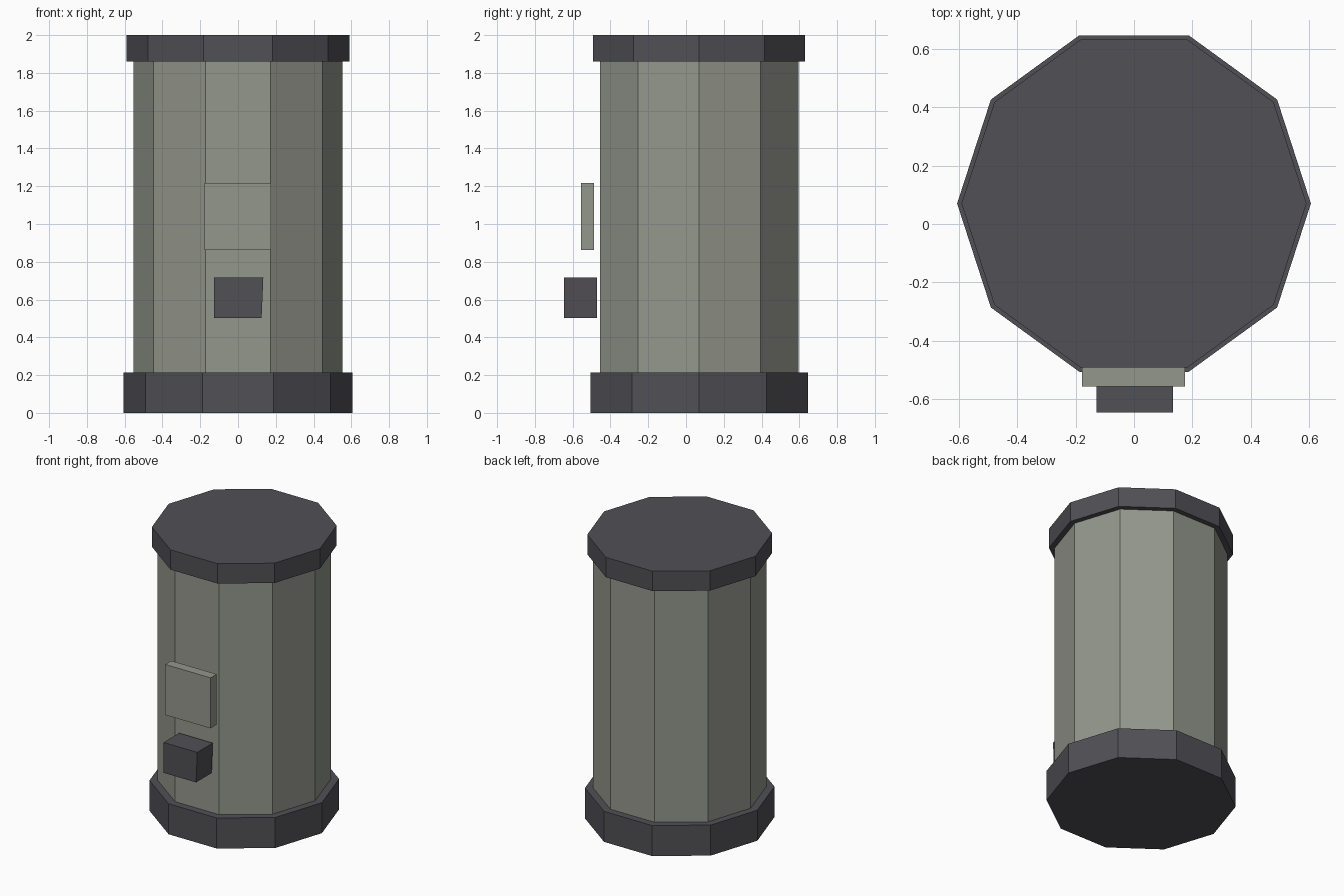
import bpy, math

if "Cube" in bpy.data.objects:
    bpy.data.objects.remove(bpy.data.objects["Cube"])

CY = 0.07  # the drum axis sits slightly behind the origin


def material(name, rgb):
    m = bpy.data.materials.new(name)
    m.diffuse_color = (*rgb, 1)
    m.use_nodes = True
    m.node_tree.nodes["Principled BSDF"].inputs["Base Color"].default_value = m.diffuse_color
    return m


body_grey = material("grey_green", (0.295, 0.31, 0.265))
dark_grey = material("dark_grey", (0.082, 0.079, 0.091))


def drum(name, radius, z0, z1, mat):
    # ten-sided prism with a flat side facing the front
    bpy.ops.mesh.primitive_cylinder_add(
        vertices=10, radius=radius, depth=z1 - z0,
        location=(0, CY, (z0 + z1) / 2), rotation=(0, 0, math.pi / 2))
    ob = bpy.context.object
    ob.name = name
    ob.data.materials.append(mat)
    return ob


def box(name, lo, hi, mat):
    bpy.ops.mesh.primitive_cube_add(
        size=1, location=[(a + b) / 2 for a, b in zip(lo, hi)])
    ob = bpy.context.object
    ob.name = name
    ob.scale = [b - a for a, b in zip(lo, hi)]
    ob.data.materials.append(mat)
    return ob


# barrel with wider end rims
drum("base_rim", 0.605, 0, 0.215, dark_grey)
drum("barrel", 0.553, 0.215, 1.86, body_grey)
drum("top_rim", 0.59, 1.86, 2.0, dark_grey)

# front plate and spout block, standing just off the barrel
box("front_plate", (-0.178, -0.556, 0.862), (0.175, -0.488, 1.218), body_grey)
block = box("front_block", (-0.128, -0.645, 0.502), (0.130, -0.472, 0.716), dark_grey)
# the block's right side leans out slightly toward the top
for v in block.data.vertices:
    if v.co.x > 0:
        v.co.x += 0.015 if v.co.z > 0 else -0.02
